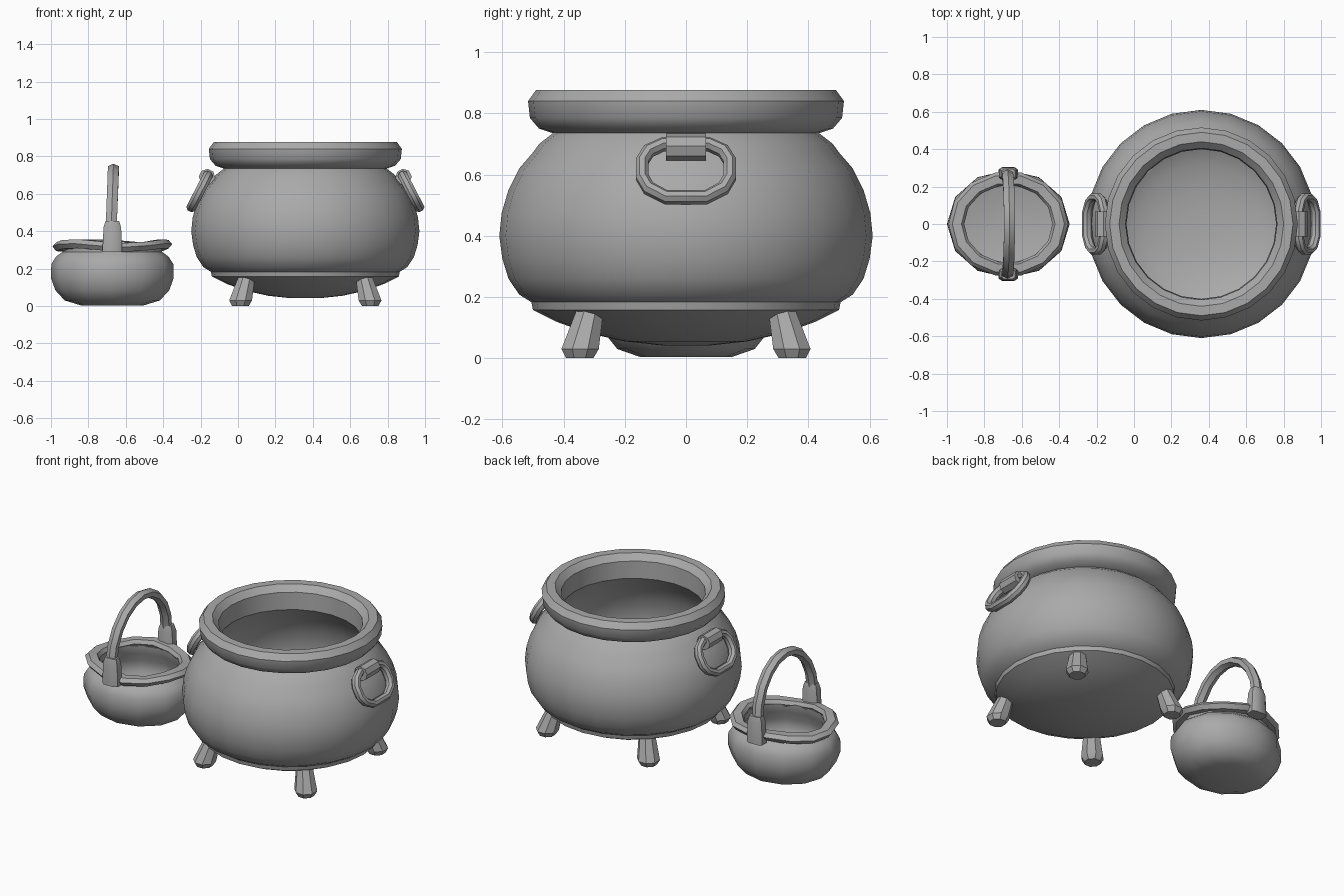
import bpy, bmesh, math
from mathutils import Vector

if "Cube" in bpy.data.objects:
    bpy.data.objects.remove(bpy.data.objects["Cube"])

iron = bpy.data.materials.new("grey iron")
iron.diffuse_color = (0.4, 0.4, 0.4, 1)
iron.use_nodes = True
iron.node_tree.nodes["Principled BSDF"].inputs["Base Color"].default_value = iron.diffuse_color


def finish(bm, name, angle=35):
    bmesh.ops.recalc_face_normals(bm, faces=bm.faces)
    me = bpy.data.meshes.new(name)
    bm.to_mesh(me)
    bm.free()
    ob = bpy.data.objects.new(name, me)
    bpy.context.collection.objects.link(ob)
    me.materials.append(iron)
    bpy.ops.object.select_all(action='DESELECT')
    ob.select_set(True)
    bpy.context.view_layer.objects.active = ob
    bpy.ops.object.shade_smooth_by_angle(angle=math.radians(angle))
    return ob


def skin(bm, rings, closed):
    """Join rings of verts with quads; cap the ends unless closed."""
    n = len(rings[0])
    for i in range(len(rings) if closed else len(rings) - 1):
        a, b = rings[i], rings[(i + 1) % len(rings)]
        for j in range(n):
            k = (j + 1) % n
            bm.faces.new((a[j], a[k], b[k], b[j]))
    if not closed:
        bm.faces.new(rings[0])
        bm.faces.new(rings[-1])


def lathe(name, profile, cx, sides, sy=1.0, closed=False, wobble=0.0, angle=35):
    bm = bmesh.new()
    rings = []
    for r, z in profile:
        ring = []
        for j in range(sides):
            a = math.tau * j / sides
            dz = wobble * math.sin(3 * a + 8 * r)
            ring.append(bm.verts.new((cx + r * math.cos(a), r * sy * math.sin(a), z + dz)))
        rings.append(ring)
    skin(bm, rings, closed)
    return finish(bm, name, angle)


def tube(name, path, side, w, h, sides=8, closed=False, angle=35):
    """Sweep an elliptical section; 'side' is the constant normal of the path plane."""
    bm = bmesh.new()
    side = Vector(side).normalized()
    pts = [Vector(p) for p in path]
    n = len(pts)
    rings = []
    for i, p in enumerate(pts):
        q0 = pts[(i - 1) % n] if closed or i > 0 else p
        q1 = pts[(i + 1) % n] if closed or i < n - 1 else p
        out = (q1 - q0).normalized().cross(side)
        rings.append([bm.verts.new(p + side * w * math.cos(math.tau * (j + .5) / sides)
                                   + out * h * math.sin(math.tau * (j + .5) / sides))
                      for j in range(sides)])
    skin(bm, rings, closed)
    return finish(bm, name, angle)


# Large cauldron: outer wall, thick rim, hollow inside
CX = 0.36
lathe("cauldron_body", [
    (0.08, 0.042), (0.2, 0.055), (0.32, 0.082), (0.42, 0.118), (0.5, 0.158), (0.505, 0.183),
    (0.545, 0.208), (0.58, 0.26), (0.6, 0.325), (0.61, 0.4), (0.602, 0.475), (0.58, 0.55),
    (0.545, 0.62), (0.5, 0.672), (0.48, 0.7), (0.435, 0.735), (0.48, 0.75), (0.51, 0.785),
    (0.516, 0.84), (0.49, 0.876), (0.44, 0.876), (0.405, 0.84), (0.4, 0.735), (0.46, 0.66),
    (0.53, 0.55), (0.555, 0.4), (0.53, 0.28), (0.45, 0.19), (0.32, 0.135), (0.2, 0.11), (0.08, 0.1)],
    CX, 24)

# Four splayed legs
for sx in (-1, 1):
    for sy in (-1, 1):
        path = [(CX + sx * d, sy * d, z) for d, z in ((0.31, 0.17), (0.346, 0.03), (0.347, 0.0))]
        bm = bmesh.new()
        rings = [[bm.verts.new((x + r * math.cos(math.tau * (j + .5) / 8),
                                y + r * math.sin(math.tau * (j + .5) / 8), z)) for j in range(8)]
                 for (x, y, z), r in zip(path, (0.046, 0.066, 0.048))]
        skin(bm, rings, False)
        finish(bm, "cauldron_leg")

# Hanging ring handles with their sleeves
for s in (-1, 1):
    down = Vector((s * 0.46, 0, -0.89))
    mid = Vector((CX + s * 0.565, 0, 0.613))
    loop = [(-.075, -.096), (.075, -.096), (.122, -.072), (.143, -.035), (.143, .025),
            (.122, .065), (.065, .098), (-.065, .098), (-.122, .065), (-.143, .025),
            (-.143, -.035), (-.122, -.072)]
    tube("ring_handle", [mid + Vector((0, u, 0)) + down * v for u, v in loop],
         (s * 0.89, 0, 0.46), 0.028, 0.023, closed=True)
    top = mid + down * -0.086
    tube("handle_sleeve", [top + Vector((0, y, 0)) for y in (-.066, .066)],
         (s * 0.89, 0, 0.46), 0.044, 0.044)

# Small pot: faceted belly, twisted rim, hollow inside
PX, SY = -0.672, 0.88
lathe("small_pot_body", [
    (0.17, 0.004), (0.255, 0.03), (0.305, 0.085), (0.328, 0.15), (0.326, 0.225), (0.3, 0.265),
    (0.265, 0.29), (0.265, 0.32), (0.24, 0.32), (0.245, 0.27), (0.285, 0.21), (0.285, 0.14),
    (0.24, 0.07), (0.14, 0.05)], PX, 12, SY)
lathe("small_pot_rim", [
    (0.25, 0.302), (0.3, 0.3), (0.32, 0.325), (0.3, 0.347), (0.25, 0.347), (0.236, 0.325)],
    PX, 14, SY, closed=True, wobble=0.01)

# Bail handle and its two sockets
arch = [(PX - 0.006 + 0.012 * math.sin(math.pi * i / 10), -0.268 * math.cos(math.pi * i / 10),
         0.42 + 0.313 * math.sin(math.pi * i / 10)) for i in range(11)]
tube("bail_handle", arch, (1, 0, 0), 0.034, 0.028, 6)
for s in (-1, 1):
    bm = bmesh.new()
    rings = []
    for z, hx, hy in ((0.29, .053, .036), (0.42, .047, .034), (0.455, .036, .026)):
        rings.append([bm.verts.new((PX + a * hx, s * 0.269 + b * hy, z))
                      for a, b in ((-1, -.6), (-.6, -1), (.6, -1), (1, -.6), (1, .6), (.6, 1), (-.6, 1), (-1, .6))])
    skin(bm, rings, False)
    finish(bm, "handle_socket")
